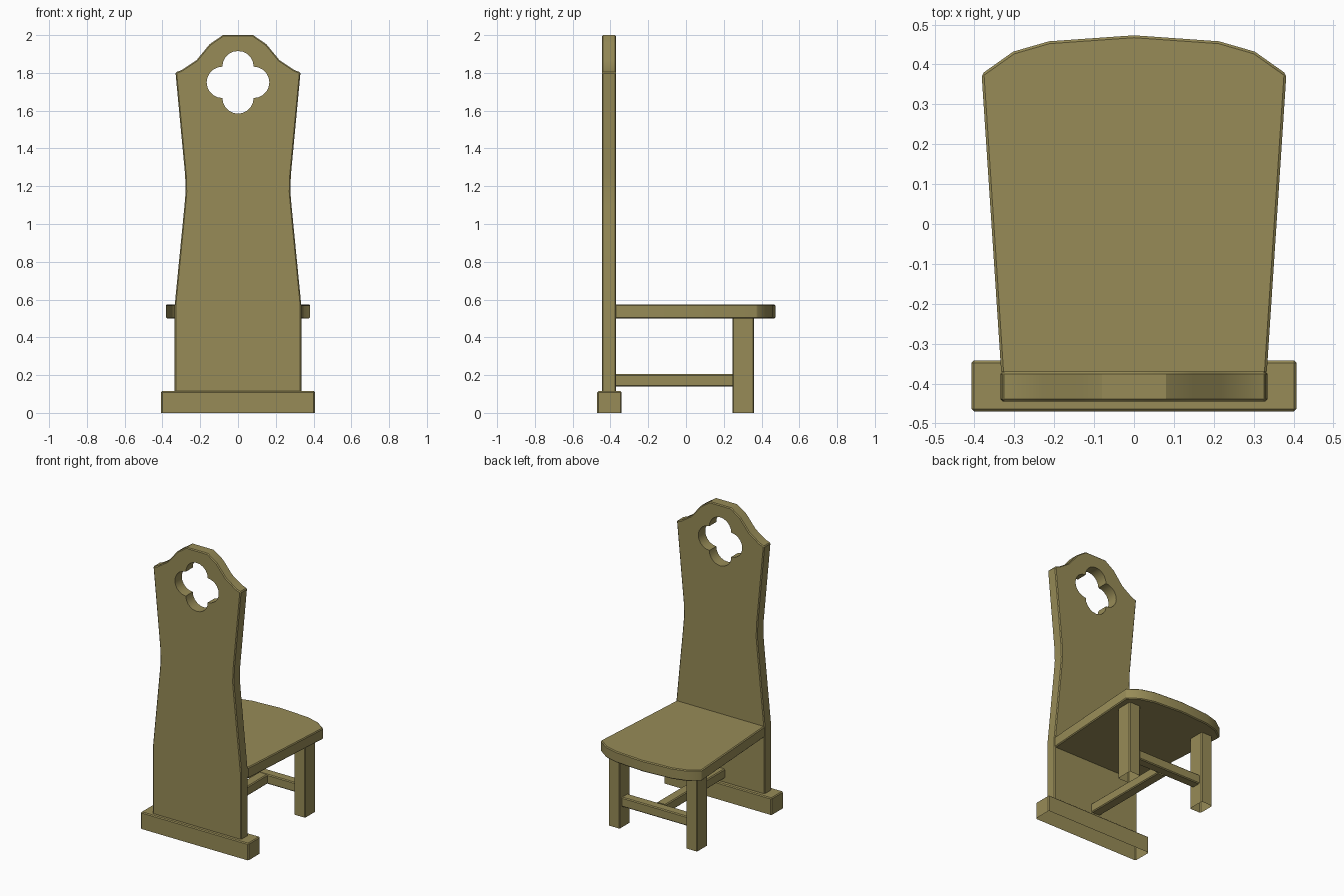
import bpy, bmesh, math
from mathutils import Vector

if "Cube" in bpy.data.objects:
    bpy.data.objects.remove(bpy.data.objects["Cube"])

wood = bpy.data.materials.new("wood")
wood.diffuse_color = (0.31, 0.26, 0.095, 1)
wood.use_nodes = True
wood.node_tree.nodes["Principled BSDF"].inputs["Base Color"].default_value = wood.diffuse_color


def prism(name, pts, axis, lo, hi, open_dirs=(), bevel=0.006):
    """Extrude a profile along an axis, open the hidden ends, bevel the sharp edges."""
    bm = bmesh.new()
    place = (lambda a, b, c: (a, c, b)) if axis == 'y' else (lambda a, b, c: (a, b, c))
    face = bm.faces.new([bm.verts.new(place(a, b, lo)) for a, b in pts])
    ext = bmesh.ops.extrude_face_region(bm, geom=[face], use_keep_orig=True)
    shift = Vector(place(0, 0, hi - lo))
    for v in ext['geom']:
        if isinstance(v, bmesh.types.BMVert):
            v.co += shift
    bmesh.ops.recalc_face_normals(bm, faces=bm.faces[:])
    hidden = [f for f in bm.faces if any(f.normal.dot(Vector(d)) > 0.99 for d in open_dirs)]
    bmesh.ops.delete(bm, geom=hidden, context='FACES')
    if bevel:
        sharp = [e for e in bm.edges
                 if len(e.link_faces) == 2 and e.calc_face_angle() > math.radians(40)]
        bmesh.ops.bevel(bm, geom=sharp, offset=bevel, segments=1, affect='EDGES')
    me = bpy.data.meshes.new(name)
    bm.to_mesh(me)
    bm.free()
    me.materials.append(wood)
    ob = bpy.data.objects.new(name, me)
    bpy.context.collection.objects.link(ob)
    return ob


def box(name, x, y, z, open_dirs=()):
    pts = [(x[0], y[0]), (x[1], y[0]), (x[1], y[1]), (x[0], y[1])]
    return prism(name, pts, 'z', z[0], z[1], open_dirs)


def mirrored(half):
    """Complete a right-hand half profile with its left side."""
    return half + [(-x, y) for x, y in reversed(half) if x > 0]


UP, DOWN = (0, 0, 1), (0, 0, -1)
RIGHT, LEFT = (1, 0, 0), (-1, 0, 0)
FORE, AFT = (0, 1, 0), (0, -1, 0)

# tall waisted back panel
back = prism("back_panel", mirrored([
    (0.335, 0.10), (0.335, 0.57), (0.285, 1.08), (0.277, 1.17), (0.28, 1.26),
    (0.331, 1.803), (0.298, 1.815), (0.22, 1.867), (0.15, 1.952), (0.08, 2.0)]),
    'y', -0.445, -0.37)

# four-lobed opening
r, n = 0.083, 10
lobes = []
for k in range(4):
    a = k * math.pi / 2
    for i in range(n):
        t = a - math.pi / 2 + math.pi * i / n
        lobes.append((r * math.cos(a) + r * math.cos(t),
                      1.75 + r * math.sin(a) + r * math.sin(t)))
cutter = prism("opening_cutter", lobes, 'y', -0.6, -0.2, bevel=0)
cutter.hide_render = True
mod = back.modifiers.new("opening", 'BOOLEAN')
mod.operation, mod.solver, mod.object = 'DIFFERENCE', 'EXACT', cutter
bpy.context.view_layer.objects.active = back
bpy.ops.object.modifier_apply(modifier=mod.name)
bpy.data.objects.remove(cutter)

# foot under the back panel
box("base", (-0.407, 0.407), (-0.47, -0.342), (0, 0.115), [DOWN])

# seat widening to a bowed front edge
prism("seat", mirrored([(0.333, -0.37), (0.382, 0.376), (0.303, 0.432),
                        (0.213, 0.458), (0, 0.473)]), 'z', 0.5, 0.575, [AFT])

# front legs
for side, s in (("right", 1), ("left", -1)):
    xs = sorted((s * 0.25, s * 0.336))
    box("front_leg_" + side, xs, (0.245, 0.36), (0, 0.5), [UP, DOWN])

# stretchers forming a T
box("cross_stretcher", (-0.25, 0.25), (0.27, 0.336), (0.14, 0.205), [LEFT, RIGHT])
box("middle_stretcher", (-0.034, 0.034), (-0.37, 0.27), (0.14, 0.205), [FORE, AFT])

# smooth shading with sharp edges kept
bpy.ops.object.select_all(action='SELECT')
bpy.ops.object.shade_smooth_by_angle(angle=math.radians(30))
